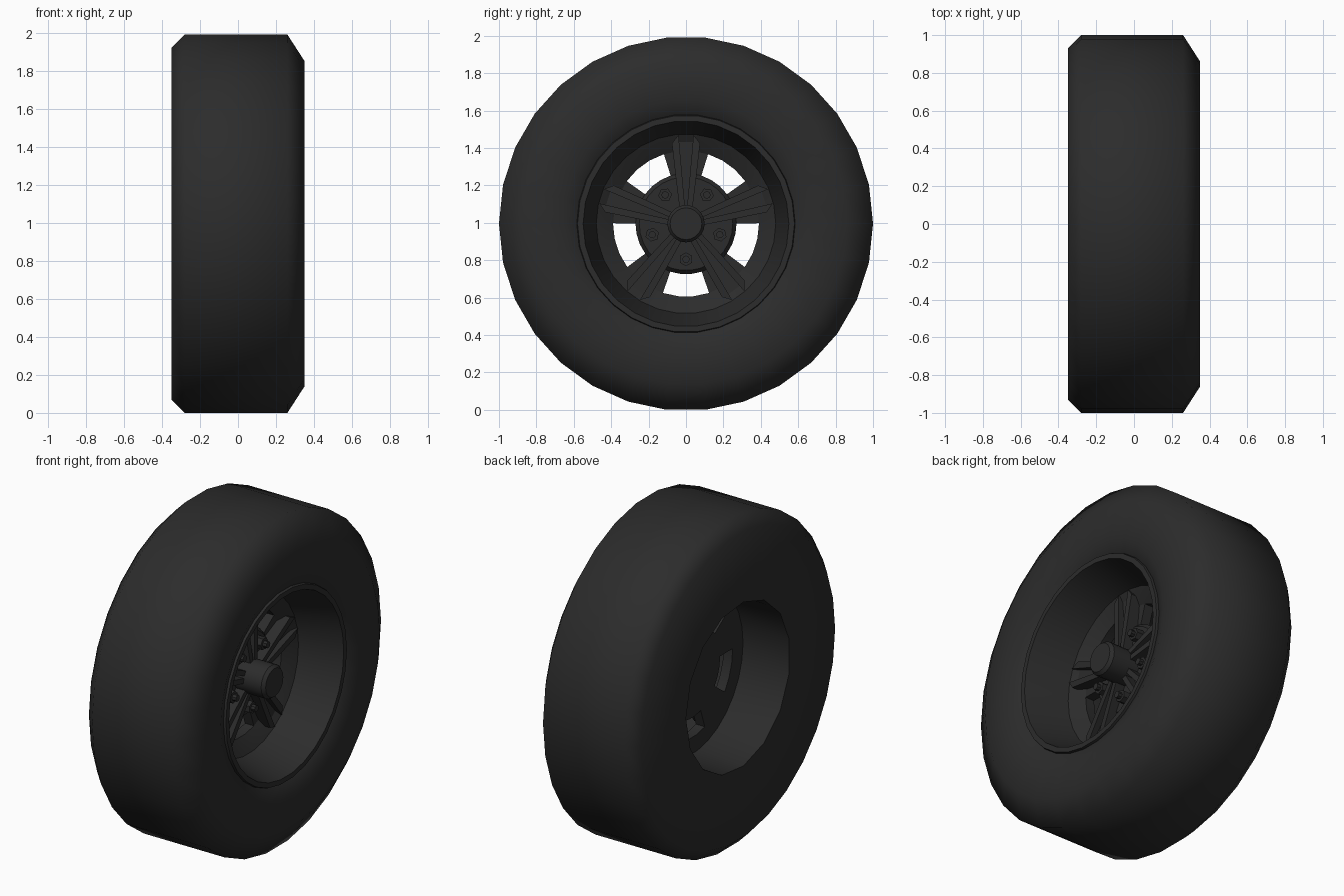
import bpy, bmesh, math

if "Cube" in bpy.data.objects:
    bpy.data.objects.remove(bpy.data.objects["Cube"])

CZ = 0.995      # axle height
SIDES = 30

dark = bpy.data.materials.new("dark_rubber")
dark.diffuse_color = (0.025, 0.025, 0.025, 1)
dark.use_nodes = True
dark.node_tree.nodes["Principled BSDF"].inputs["Base Color"].default_value = dark.diffuse_color


def finish(name, bm, angle):
    bmesh.ops.recalc_face_normals(bm, faces=bm.faces)
    me = bpy.data.meshes.new(name)
    bm.to_mesh(me)
    bm.free()
    ob = bpy.data.objects.new(name, me)
    ob.location.z = CZ
    bpy.context.collection.objects.link(ob)
    me.materials.append(dark)
    bpy.ops.object.select_all(action='DESELECT')
    ob.select_set(True)
    bpy.context.view_layer.objects.active = ob
    if angle:
        bpy.ops.object.shade_smooth_by_angle(angle=math.radians(angle))
    return ob


def lathe(name, profile, closed=False, angle=35, sides=SIDES, coarse=()):
    """Revolve (x, radius) points about the x axis; rings in coarse get half the sides."""
    bm = bmesh.new()
    rings = []
    for k, (x, r) in enumerate(profile):
        ring = []
        for i in range(sides):
            a = 2 * math.pi * i / sides
            rr = r * math.cos(2 * math.pi / sides) if (k in coarse and i % 2) else r
            ring.append(bm.verts.new((x, rr * math.cos(a), rr * math.sin(a))))
        rings.append(ring)
    n = len(rings)
    for k in range(n if closed else n - 1):
        a, b = rings[k], rings[(k + 1) % n]
        for i in range(sides):
            j = (i + 1) % sides
            bm.faces.new((a[i], a[j], b[j], b[i]))
    if not closed:
        bm.faces.new(rings[0])
        bm.faces.new(rings[-1])
    return finish(name, bm, angle)


def radial_prism(name, outline, back, front_of, direction):
    """Prism from (radius, sideways) points; front_of(r) gives the front height."""
    bm = bmesh.new()
    c, s = math.cos(direction), math.sin(direction)
    pos = [(r * c - t * s, r * s + t * c, r) for r, t in outline]
    lo = [bm.verts.new((back, y, z)) for y, z, r in pos]
    hi = [bm.verts.new((front_of(r), y, z)) for y, z, r in pos]
    bm.faces.new(lo)
    bm.faces.new(hi)
    for i in range(len(pos)):
        j = (i + 1) % len(pos)
        bm.faces.new((lo[i], lo[j], hi[j], hi[i]))
    return finish(name, bm, 0)


# Tyre carcass, with a coarser opening at the back
lathe("tyre", [(-0.04, 0.49), (-0.35, 0.50), (-0.35, 0.93), (-0.28, 1.0),
               (0.26, 1.0), (0.35, 0.86), (0.345, 0.66), (0.315, 0.59),
               (0.30, 0.57), (0.05, 0.50)],
      closed=True, angle=60, coarse=(1,))

# Rim lip, deep dish barrel and the ring that carries the spokes
lathe("rim", [(0.29, 0.59), (0.325, 0.58), (0.325, 0.55), (0.29, 0.54),
              (0.07, 0.48), (0.05, 0.44), (0.02, 0.39), (-0.04, 0.39),
              (-0.04, 0.50), (0.05, 0.51)], closed=True, angle=35)

# Hub disc and centre cap
lathe("hub_disc", [(-0.04, 0.27), (0.02, 0.27), (0.045, 0.25), (0.045, 0.10)])
lathe("centre_cap", [(0.0, 0.10), (0.225, 0.10), (0.245, 0.085)], sides=20)

for i in range(5):
    a = math.pi / 2 + i * 2 * math.pi / 5

    # Wide web behind each spoke, leaving the windows open
    radial_prism("spoke_web", [(0.2, -0.06), (0.26, -0.083), (0.41, -0.13),
                               (0.41, 0.13), (0.26, 0.083), (0.2, 0.06)],
                 -0.04, lambda r: 0.02, a)
    # Raised floor between the twin ribs
    radial_prism("spoke_floor", [(0.09, -0.03), (0.47, -0.05),
                                 (0.47, 0.05), (0.09, 0.03)],
                 0.0, lambda r: 0.05, a)
    # Twin ribs forming a V groove
    for s in (-1, 1):
        radial_prism("spoke_rib", [(0.08, 0.005 * s), (0.475, 0.04 * s),
                                   (0.43, 0.075 * s), (0.25, 0.055 * s), (0.09, 0.035 * s)],
                     0.0, lambda r: 0.115 - 0.08 * r, a)

    # Lug nut between the spokes
    b = a + math.pi / 5
    hexagon = [(0.19 + 0.037 * math.cos(k * math.pi / 3),
                0.037 * math.sin(k * math.pi / 3)) for k in range(6)]
    radial_prism("lug_nut", hexagon, 0.03, lambda r: 0.10, b)
    stud = [(0.19 + 0.02 * math.cos(k * math.pi / 4),
             0.02 * math.sin(k * math.pi / 4)) for k in range(8)]
    radial_prism("lug_stud", stud, 0.09, lambda r: 0.125, b)
